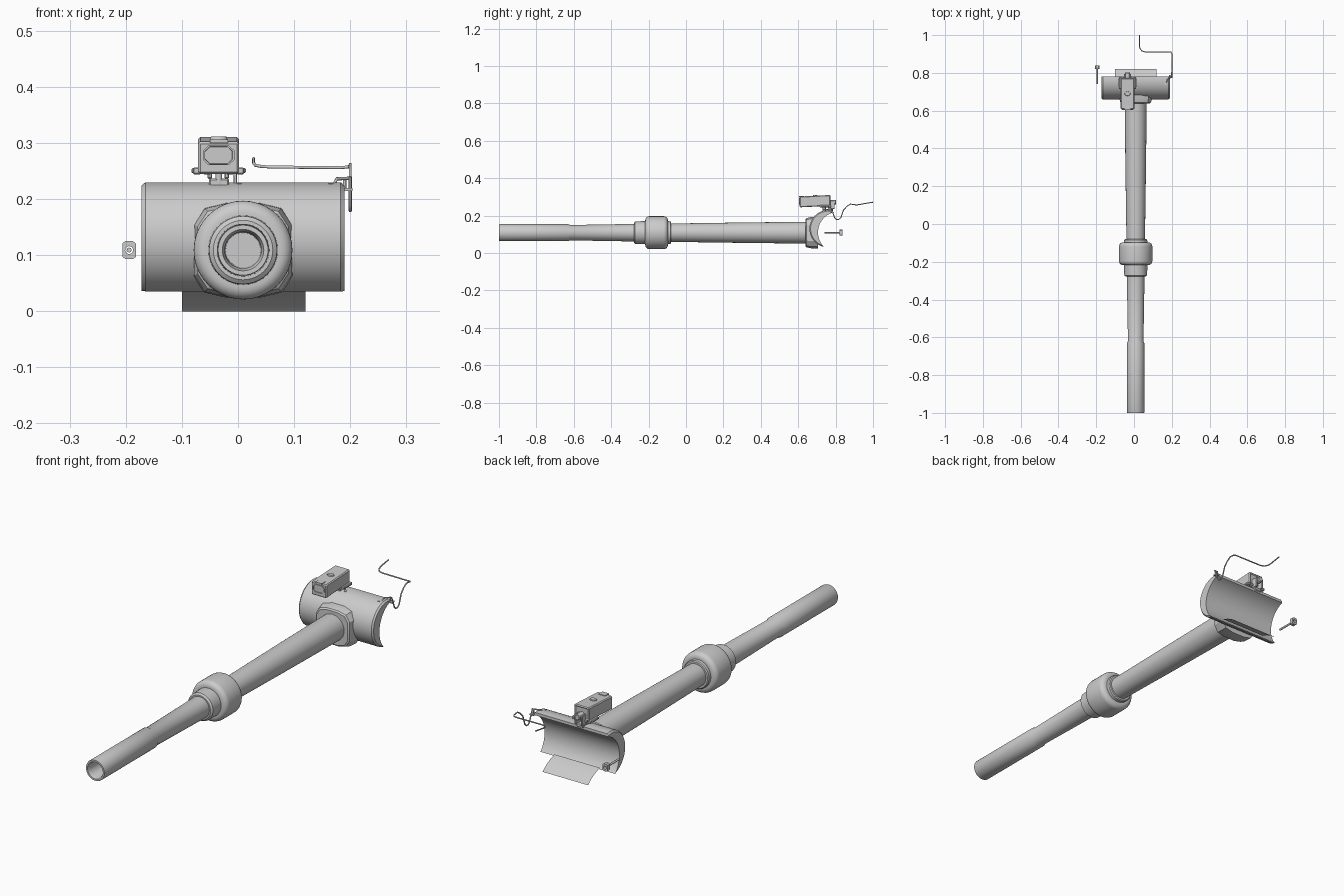
import bpy, bmesh, math
from mathutils import Vector

if "Cube" in bpy.data.objects:
    bpy.data.objects.remove(bpy.data.objects["Cube"])

CX, CZ = 0.009, 0.109          # barrel axis

grey = bpy.data.materials.new("steel_grey")
grey.diffuse_color = (0.6, 0.6, 0.6, 1)
grey.use_nodes = True
grey.node_tree.nodes["Principled BSDF"].inputs["Base Color"].default_value = grey.diffuse_color


def finish(name, bm, angle=35, recalc=True):
    if recalc:
        bmesh.ops.recalc_face_normals(bm, faces=bm.faces)
    me = bpy.data.meshes.new(name)
    bm.to_mesh(me)
    bm.free()
    ob = bpy.data.objects.new(name, me)
    bpy.context.collection.objects.link(ob)
    me.materials.append(grey)
    bpy.ops.object.select_all(action='DESELECT')
    ob.select_set(True)
    bpy.context.view_layer.objects.active = ob
    bpy.ops.object.shade_smooth_by_angle(angle=math.radians(angle))
    return ob


def loft(name, rings, angle=35, caps=True):
    """Skin closed rings of points, capping both ends."""
    bm = bmesh.new()
    vr = [[bm.verts.new(p) for p in r] for r in rings]
    n = len(rings[0])
    for a, b in zip(vr, vr[1:]):
        for i in range(n):
            bm.faces.new((a[i], a[(i + 1) % n], b[(i + 1) % n], b[i]))
    if caps:
        bm.faces.new(vr[0])
        bm.faces.new(vr[-1])
    return finish(name, bm, angle)


def circle(y, r, n=40, cx=CX, cz=CZ):
    return [(cx + r * math.cos(math.tau * i / n), y, cz + r * math.sin(math.tau * i / n)) for i in range(n)]


def lathe(name, profile, n=40, cx=CX, cz=CZ):
    return loft(name, [circle(y, r, n, cx, cz) for y, r in profile])


def box(name, x0, x1, y0, y1, z0, z1, bevel=0.0):
    bm = bmesh.new()
    bmesh.ops.create_cube(bm, size=1)
    for v in bm.verts:
        v.co = ((x0 + x1) / 2 + v.co.x * (x1 - x0), (y0 + y1) / 2 + v.co.y * (y1 - y0),
                (z0 + z1) / 2 + v.co.z * (z1 - z0))
    if bevel:
        bmesh.ops.bevel(bm, geom=bm.edges[:], offset=bevel, segments=1, affect='EDGES')
    return finish(name, bm, 30)


def rod(name, pts, r=0.0028, n=8):
    """Round wire swept along a path."""
    pts = [Vector(p) for p in pts]
    rings, side = [], None
    for i, p in enumerate(pts):
        t = (pts[min(i + 1, len(pts) - 1)] - pts[max(i - 1, 0)]).normalized()
        if side is None:
            side = t.orthogonal().normalized()
        side = (side - t * side.dot(t)).normalized()
        up = t.cross(side)
        rings.append([p + r * (math.cos(math.tau * k / n) * side + math.sin(math.tau * k / n) * up) for k in range(n)])
    return loft(name, rings, 60)


# Barrel with hollow muzzle, thicker front tube and tapering rear tube
lathe("barrel", [(-0.85, 0.031), (-0.985, 0.0325), (-1.0, 0.037), (-1.0, 0.0445), (-0.997, 0.0455),
                 (-0.63, 0.0455), (-0.62, 0.041), (-0.27, 0.047), (-0.08, 0.049), (0.3, 0.0545),
                 (0.61, 0.058), (0.69, 0.058)])
# Bore evacuator with its two collars
lathe("front_collar", [(-0.278, 0.045), (-0.278, 0.053), (-0.272, 0.0605), (-0.21, 0.062), (-0.21, 0.045)])
arc = [(a * math.pi / 12) for a in range(7)]
R = 0.022
sleeve = [(-0.218 + R - R * math.cos(a), 0.088 - R + R * math.sin(a)) for a in arc]
sleeve += [(-0.097 - R + R * math.sin(a), 0.088 - R + R * math.cos(a)) for a in arc]
lathe("bore_evacuator", [(-0.218, 0.05)] + sleeve + [(-0.097, 0.05)])
lathe("rear_collar", [(-0.11, 0.05), (-0.11, 0.062), (-0.084, 0.061), (-0.08, 0.057), (-0.08, 0.046)])

# Faceted flange where the barrel enters the shield
quarter = [(0.087, 0.045), (0.068, 0.074), (0.03, 0.083)]
outline = quarter + [(-x, z) for x, z in quarter[::-1]]
outline += [(-x, -z) for x, z in outline]


def flange(y, s):
    return [(CX + x * s, y, CZ + z * s) for x, z in outline]


loft("barrel_flange", [flange(0.638, 0.86), flange(0.643, 0.93), flange(0.665, 1.0), flange(0.705, 1.02)], 25)

# Curved shield: crescent section, chamfered at both ends
def crescent(x, inset):
    ro = 0.1 - inset
    outer = [(0.76 + ro * math.cos(a), 0.13 + ro * math.sin(a))
             for a in [math.radians(78 + (252 - 78) * i / 24) for i in range(25)]]
    inner = [(0.817 + 0.111 * math.cos(a), 0.1106 + 0.111 * math.sin(a))
             for a in [math.radians(222 - (222 - 109) * i / 20) for i in range(21)]]
    return [(x, y, z) for y, z in outer + inner]


loft("gun_shield", [crescent(-0.172, 0.006), crescent(-0.165, 0), crescent(0.183, 0), crescent(0.19, 0.006)])

# Thin apron sheet below the shield
bm = bmesh.new()
rows = [[bm.verts.new((x, y, z)) for x in (-0.1, 0.12)]
        for y, z in [(0.738, 0.045), (0.765, 0.036), (0.79, 0.023), (0.808, 0.011), (0.82, 0.0)]]
for a, b in zip(rows, rows[1:]):
    bm.faces.new((a[0], a[1], b[1], b[0]))
finish("lower_apron", bm, recalc=False)

# Sight housing, slightly tilted, with recessed window in front and panel behind
bm = bmesh.new()
bmesh.ops.create_cube(bm, size=1)
for v in bm.verts:
    y = 0.69 + v.co.y * 0.165
    v.co = (-0.0345 + v.co.x * 0.073, y, 0.2775 + v.co.z * 0.058 + (y - 0.69) * 0.05)
bmesh.ops.bevel(bm, geom=bm.edges[:], offset=0.004, segments=1, affect='EDGES')
bm.normal_update()
rear = max(bm.faces, key=lambda f: f.normal.y * f.calc_area())
bmesh.ops.inset_region(bm, faces=[rear], thickness=0.006, depth=-0.005)
finish("sight_housing", bm, 25)


def octagon(y, s):
    q = [(0.028, 0.008), (0.018, 0.0175)]
    q += [(-x, z) for x, z in q[::-1]]
    q += [(-x, -z) for x, z in q]
    return [(-0.0345 + x * s, y, 0.278 + z * s) for x, z in q]


loft("sight_window_rim", [octagon(0.61, 1), octagon(0.604, 1), octagon(0.604, 0.88), octagon(0.6075, 0.86)], 25)
box("sight_brow", -0.05, -0.018, 0.604, 0.63, 0.3, 0.306)
# Oval cap on top of the housing
bm = bmesh.new()
bmesh.ops.create_cone(bm, cap_ends=True, segments=20, radius1=0.016, radius2=0.014, depth=0.006)
for v in bm.verts:
    v.co = (-0.0345 + v.co.x, 0.69 + v.co.y * 0.75, 0.308 + v.co.z)
finish("sight_top_cap", bm)

# Sight mount: plate, lugs, post, rear clamps
box("sight_base_plate", -0.083, 0.014, 0.725, 0.765, 0.246, 0.255, 0.002)
for i, x in enumerate((-0.073, -0.055, -0.014, 0.004)):
    box(f"mount_lug_{i}", x - 0.007, x + 0.007, 0.715, 0.775, 0.244, 0.256, 0.002)
rod("mount_post", [(-0.034, 0.735, 0.2), (-0.034, 0.735, 0.25)], 0.006, 12)
box("mount_foot", -0.052, -0.016, 0.73, 0.785, 0.222, 0.237, 0.003)
for i, x in enumerate((-0.05, -0.02)):
    box(f"rear_clamp_{i}", x - 0.004, x + 0.004, 0.76, 0.795, 0.236, 0.28, 0.002)
lathe("eyepiece", [(0.768, 0.013), (0.8, 0.013), (0.803, 0.01)], 16, -0.0345, 0.272)

# Linkage bar along the top of the shield
rod("linkage_bar", [(-0.005, 0.745, 0.247), (-0.005, 0.745, 0.226), (0.002, 0.745, 0.224), (0.165, 0.745, 0.224),
                    (0.172, 0.75, 0.228), (0.176, 0.765, 0.236), (0.2, 0.78, 0.237)], 0.003)
for i, x in enumerate((0.002, 0.165)):
    box(f"linkage_bracket_{i}", x - 0.004, x + 0.004, 0.735, 0.755, 0.214, 0.229)
box("linkage_pivot", 0.186, 0.204, 0.772, 0.79, 0.214, 0.22)
rod("linkage_hook", [(0.19, 0.78, 0.237), (0.19, 0.78, 0.216)], 0.003)

# Bent wire handle
rod("wire_handle", [(0.2, 0.775, 0.24), (0.2, 0.785, 0.215), (0.2, 0.795, 0.19), (0.2, 0.805, 0.179),
                    (0.2, 0.816, 0.179), (0.2, 0.828, 0.19), (0.2, 0.842, 0.23), (0.2, 0.86, 0.25),
                    (0.2, 0.88, 0.262), (0.2, 0.903, 0.259), (0.196, 0.91, 0.257), (0.18, 0.911, 0.256),
                    (0.06, 0.911, 0.257), (0.042, 0.916, 0.258), (0.031, 0.93, 0.26), (0.028, 0.95, 0.264),
                    (0.028, 1.0, 0.272)])

# Side pin with pierced end block
rod("side_pin", [(-0.194, 0.74, 0.109), (-0.194, 0.825, 0.109)], 0.0045)
n = 16
hole = circle(0, 0.007, n, -0.194, 0.109)
square = []
for x, _, z in hole:
    dx, dz = x + 0.194, z - 0.109
    k = min(0.012 / max(abs(dx), 1e-9), 0.016 / max(abs(dz), 1e-9))
    square.append((-0.194 + dx * k, 0, 0.109 + dz * k))
ring = [[(x, y, z) for x, _, z in s] for s, y in ((hole, 0.82), (square, 0.82), (square, 0.838), (hole, 0.838), (hole, 0.82))]
loft("pin_end_block", ring, 30, caps=False)
